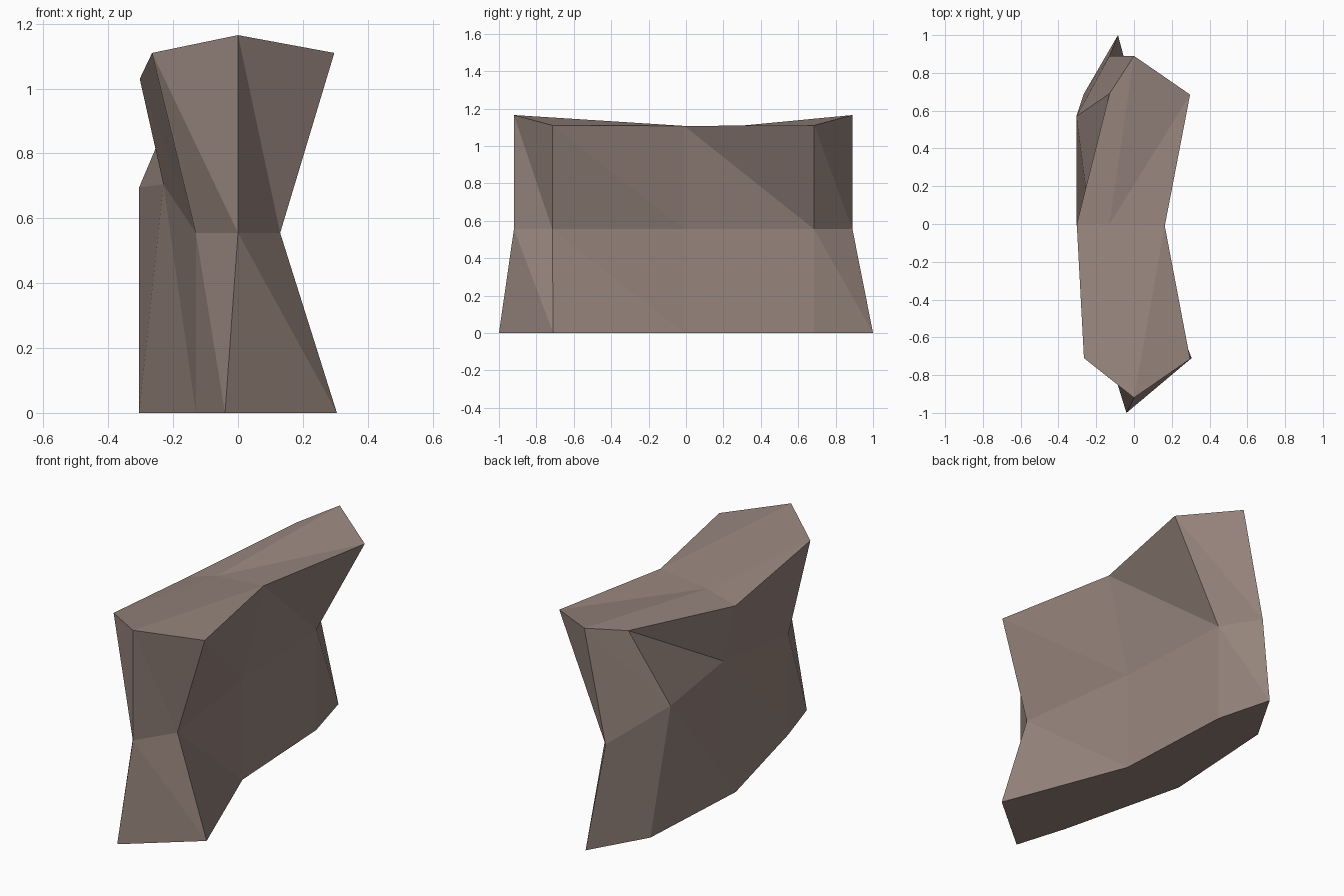
import bpy
import bmesh

if "Cube" in bpy.data.objects:
    bpy.data.objects.remove(bpy.data.objects["Cube"])

# Stone colour
stone = bpy.data.materials.new("warm_grey_stone")
stone.diffuse_color = (0.31, 0.235, 0.205, 1.0)
stone.use_nodes = True
stone.node_tree.nodes["Principled BSDF"].inputs["Base Color"].default_value = stone.diffuse_color

# Three outline rings, each running counter-clockwise from the front tip:
# front, front right, right, back right, back, back left, left, front left
base = [(-.04, -1, 0), (.305, -.71, 0), (.035, -.01, 0), (0, .685, 0),
        (-.085, 1, 0), (-.265, .69, 0), (-.305, 0, 0), (-.13, -.71, 0)]
waist = [(0, -.92, .555), (.13, -.715, .555), (.035, -.01, .555), (0, .685, .555),
         (-.13, .89, .555), (-.305, .57, .695), (-.23, 0, .705), (-.13, -.71, .555)]
crown = [(0, -.92, 1.165), (.297, -.715, 1.11), (.163, -.01, 1.107), (.297, .685, 1.11),
         (0, .89, 1.165), (-.13, .69, 1.11), (-.303, 0, 1.03), (-.265, -.71, 1.11)]

bm = bmesh.new()
rings = [[bm.verts.new(p) for p in ring] for ring in (base, waist, crown)]

# Side facets: two triangles per panel, all split along the same diagonal
for low, high in zip(rings, rings[1:]):
    for i in range(8):
        j = (i + 1) % 8
        bm.faces.new((low[i], low[j], high[i]))
        bm.faces.new((low[j], high[j], high[i]))

# Flat underside
bm.faces.new(rings[0][::-1])

# Sunken top: one corner facet, then a fan around the low centre
top = rings[2]
centre = bm.verts.new((-.13, 0, 1.08))
bm.faces.new(top[:3])
rim = [top[0]] + top[2:]
for a, b in zip(rim, rim[1:] + rim[:1]):
    bm.faces.new((a, b, centre))

bmesh.ops.recalc_face_normals(bm, faces=bm.faces[:])
mesh = bpy.data.meshes.new("rock_slab")
bm.to_mesh(mesh)
bm.free()
mesh.materials.append(stone)
rock = bpy.data.objects.new("rock_slab", mesh)
bpy.context.collection.objects.link(rock)
